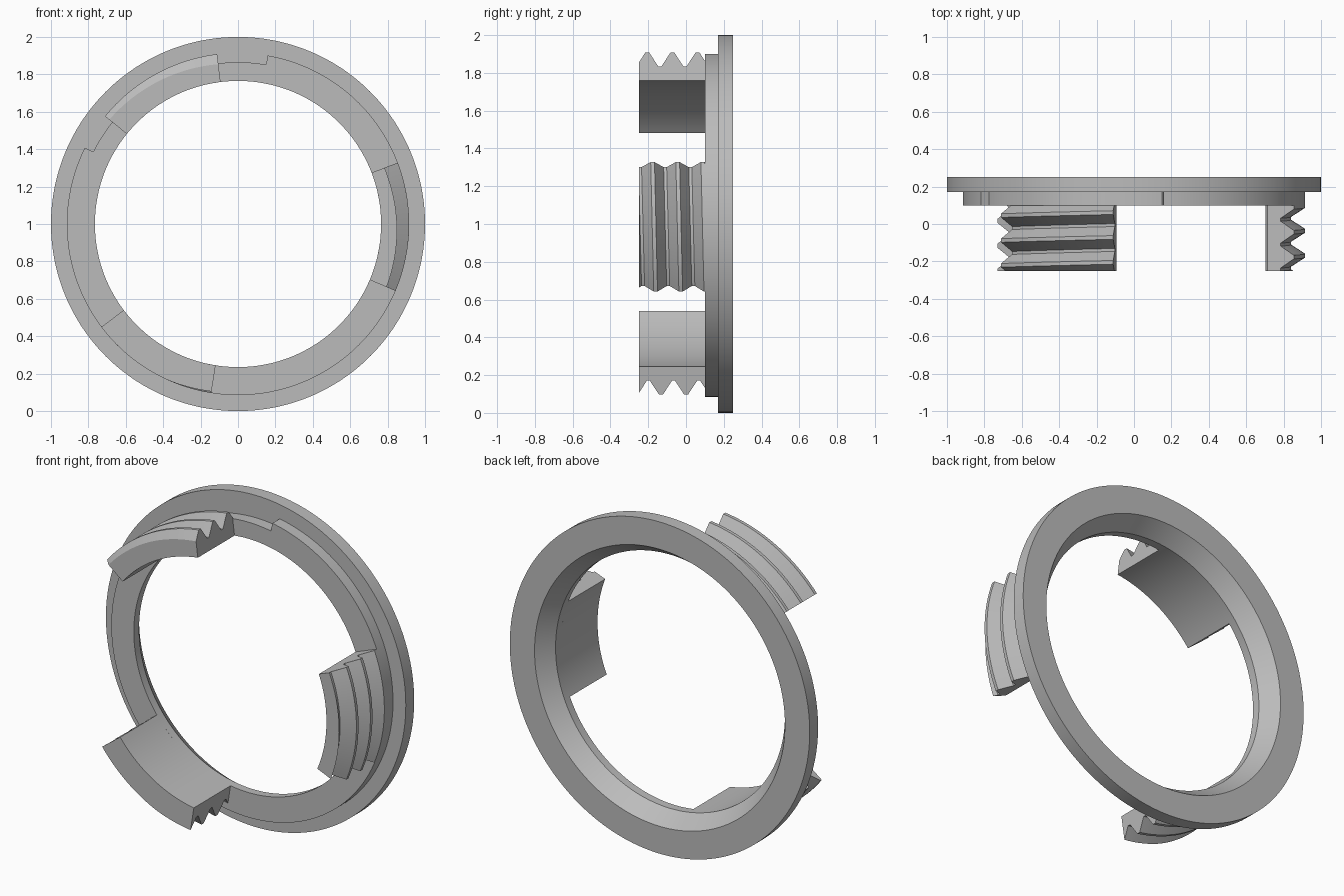
import bpy, bmesh, math

cube = bpy.data.objects.get("Cube")
if cube:
    bpy.data.objects.remove(cube)

grey = bpy.data.materials.new("plain grey")
grey.use_nodes = True
COLOUR = (0.5, 0.5, 0.5, 1)
grey.diffuse_color = COLOUR
grey.node_tree.nodes["Principled BSDF"].inputs["Base Color"].default_value = COLOUR

BORE, STEP, NOTCH = 0.765, 0.915, 0.865
ROOT, CREST, PITCH = 0.84, 0.915, 0.133
FRONT, SEAT = -0.25, 0.10


def sweep(name, sections, closed):
    """Skin (angle, [(radius, y), ...]) sections around the y axis."""
    bm = bmesh.new()
    rings = []
    for angle, profile in sections:
        a = math.radians(angle)
        rings.append([bm.verts.new((r * math.cos(a), y, 1 + r * math.sin(a)))
                      for r, y in profile])
    n = len(rings[0])
    pairs = list(zip(rings, rings[1:]))
    if closed:
        pairs.append((rings[-1], rings[0]))
    else:
        bm.faces.new(rings[0])
        bm.faces.new(rings[-1])
    for a, b in pairs:
        for i in range(n):
            j = (i + 1) % n
            bm.faces.new((a[i], a[j], b[j], b[i]))
    bmesh.ops.remove_doubles(bm, verts=bm.verts, dist=1e-5)
    bmesh.ops.dissolve_degenerate(bm, edges=bm.edges, dist=1e-5)
    bmesh.ops.recalc_face_normals(bm, faces=bm.faces)
    mesh = bpy.data.meshes.new(name)
    bm.to_mesh(mesh)
    bm.free()
    mesh.materials.append(grey)
    obj = bpy.data.objects.new(name, mesh)
    bpy.context.collection.objects.link(obj)
    bpy.ops.object.select_all(action="DESELECT")
    obj.select_set(True)
    bpy.context.view_layer.objects.active = obj
    bpy.ops.object.shade_smooth_by_angle(angle=math.radians(20))
    return obj


def arc(start, end, count):
    return [start + (end - start) * i / count for i in range(count + 1)]


# Flange with a stepped shoulder, notched over one arc, and a flared bore
def ring_profile(shoulder):
    return [(BORE, SEAT), (shoulder, SEAT), (shoulder, 0.17), (1, 0.17),
            (1, 0.25), (0.835, 0.25), (BORE, 0.15)]


notch_start, notch_end = 80, 153.5
sections = [(a, ring_profile(NOTCH)) for a in arc(notch_start, notch_end, 36)]
sections += [(a, ring_profile(STEP)) for a in arc(notch_end, notch_start + 360, 140)]
sweep("flange_ring", sections, True)


# Thread radius at a depth: trapezoid teeth that advance with the angle
def thread_radius(y, crest_y):
    d = abs((y - crest_y + PITCH / 2) % PITCH - PITCH / 2)
    t = min(max((d - 0.010) / (PITCH / 2 - 0.018), 0), 1)
    return CREST + (ROOT - CREST) * t


def clip_profile(angle):
    crest_y = -0.205 + PITCH * (97 - angle) / 360
    corners = []
    for k in range(-2, 5):
        for offset in (-0.010, 0.010, PITCH / 2 - 0.008, PITCH / 2 + 0.008):
            corners.append(crest_y + k * PITCH + offset)
    # Clamped corners collapse onto the end faces, keeping the count constant
    depths = [min(max(y, FRONT), SEAT) for y in corners]
    outer = [(thread_radius(y, crest_y), y) for y in depths]
    return [(BORE, FRONT)] + outer + [(BORE, SEAT)]


# Three threaded clips, evenly spaced
for name, start in (("upper_clip", 97), ("left_clip", -23), ("lower_clip", -143)):
    sweep(name, [(a, clip_profile(a)) for a in arc(start, start + 44, 24)], False)
